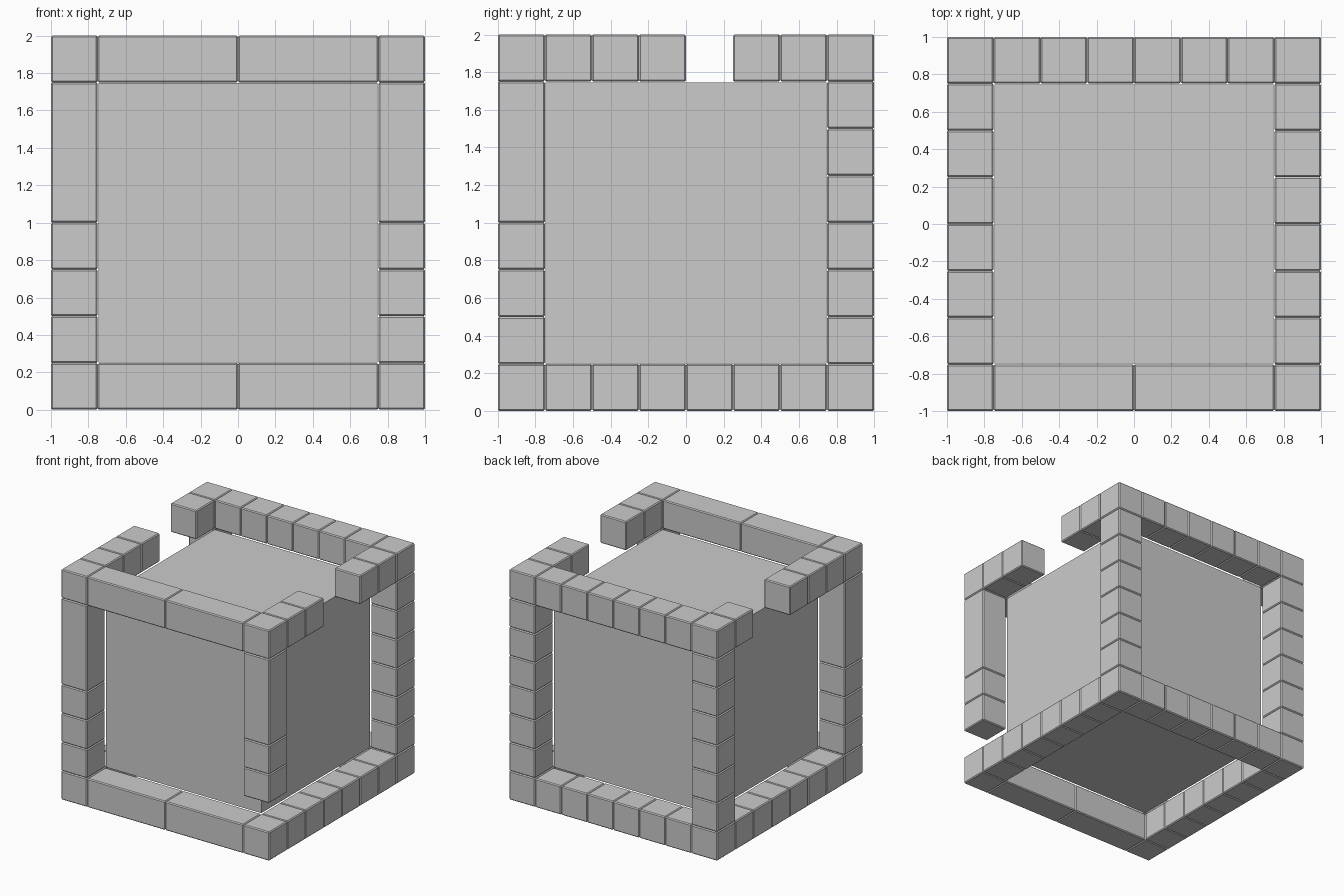
import bpy

if "Cube" in bpy.data.objects:
    bpy.data.objects.remove(bpy.data.objects["Cube"])

C = 0.25        # block cell size
BEVEL = 0.008   # small chamfer on every block


def box(name, lo, hi, bevel=BEVEL):
    size = [b - a for a, b in zip(lo, hi)]
    mid = [(a + b) / 2 for a, b in zip(lo, hi)]
    bpy.ops.mesh.primitive_cube_add(size=1, location=mid)
    ob = bpy.context.object
    ob.name = name
    ob.scale = size
    bpy.ops.object.transform_apply(location=False, rotation=False, scale=True)
    if bevel:
        mod = ob.modifiers.new("chamfer", 'BEVEL')
        mod.width = bevel
        mod.segments = 1
    return ob


def row(name, axis, start, pieces):
    """Blocks along an edge; start is the corner cell (0..7), pieces are (first cell, cell count)."""
    for first, count in pieces:
        lo = [start[0] * C - 1, start[1] * C - 1, start[2] * C]
        hi = [v + C for v in lo]
        lo[axis] += first * C
        hi[axis] = lo[axis] + count * C
        box(name, lo, hi)


def small(*cells):
    return [(c, 1) for c in cells]


ALL = small(1, 2, 3, 4, 5, 6)
BARS = [(1, 3), (4, 3)]

# Inner core
box("core", (-0.746, -0.746, 0.252), (0.746, 0.746, 1.746), 0)

# Corner blocks
for x in (0, 7):
    for y in (0, 7):
        for z in (0, 7):
            row("corner_block", 0, (x, y, z), [(0, 1)])

# Front and back edges
for z, side in ((0, "bottom"), (7, "top")):
    row(side + "_front_bar", 0, (0, 0, z), BARS)
    row(side + "_back_block", 0, (0, 7, z), ALL)

# Side edges, with gaps along the top
row("bottom_left_block", 1, (0, 0, 0), ALL)
row("bottom_right_block", 1, (7, 0, 0), ALL)
row("top_left_block", 1, (0, 0, 7), small(1, 2, 3, 6))
row("top_right_block", 1, (7, 0, 7), small(1, 2, 5, 6))

# Upright edges, front right one has a missing block
row("front_left_post", 2, (0, 0, 0), small(1, 2, 3) + [(4, 3)])
row("front_right_post", 2, (7, 0, 0), small(2, 3) + [(4, 3)])
row("back_left_post", 2, (0, 7, 0), ALL)
row("back_right_post", 2, (7, 7, 0), ALL)
